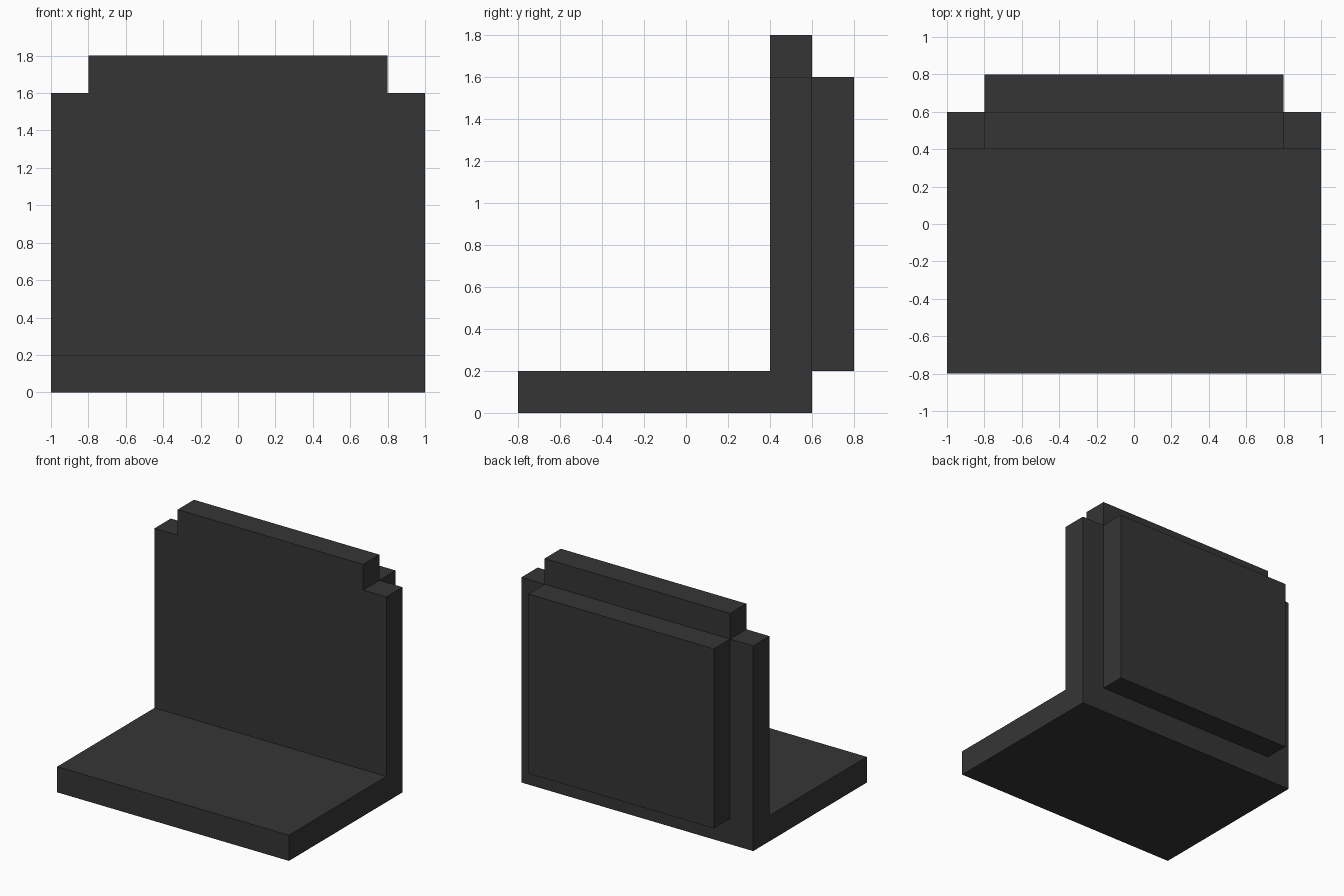
import bpy
import bmesh

cube = bpy.data.objects.get("Cube")
if cube:
    bpy.data.objects.remove(cube, do_unlink=True)

# Single dark grey finish
grey = bpy.data.materials.new("charcoal_grey")
grey.use_nodes = True
colour = (0.036, 0.036, 0.036, 1.0)
grey.diffuse_color = colour
grey.node_tree.nodes["Principled BSDF"].inputs["Base Color"].default_value = colour


def slab(name, outline, y0, y1):
    """Extrude an (x, z) outline from y0 to y1."""
    mesh = bpy.data.meshes.new(name)
    bm = bmesh.new()
    face = bm.faces.new([bm.verts.new((x, y0, z)) for x, z in outline])
    extruded = bmesh.ops.extrude_face_region(bm, geom=[face])["geom"]
    moved = [v for v in extruded if isinstance(v, bmesh.types.BMVert)]
    bmesh.ops.translate(bm, verts=moved, vec=(0, y1 - y0, 0))
    bmesh.ops.recalc_face_normals(bm, faces=bm.faces)
    bm.to_mesh(mesh)
    bm.free()
    mesh.materials.append(grey)
    obj = bpy.data.objects.new(name, mesh)
    bpy.context.collection.objects.link(obj)
    return obj


def mirrored(right_half):
    """Complete a bottom-to-top half outline across x = 0."""
    return right_half + [(-x, z) for x, z in reversed(right_half)]


# Flat base plate
slab("base", mirrored([(1, 0), (1, 0.2)]), -0.8, 0.4)

# Upright back with stepped top corners
slab("backrest", mirrored([(1, 0), (1, 1.6), (0.8, 1.6), (0.8, 1.8)]), 0.4, 0.6)

# Raised panel on the rear
slab("rear_panel", mirrored([(0.8, 0.2), (0.8, 1.6)]), 0.6, 0.8)
